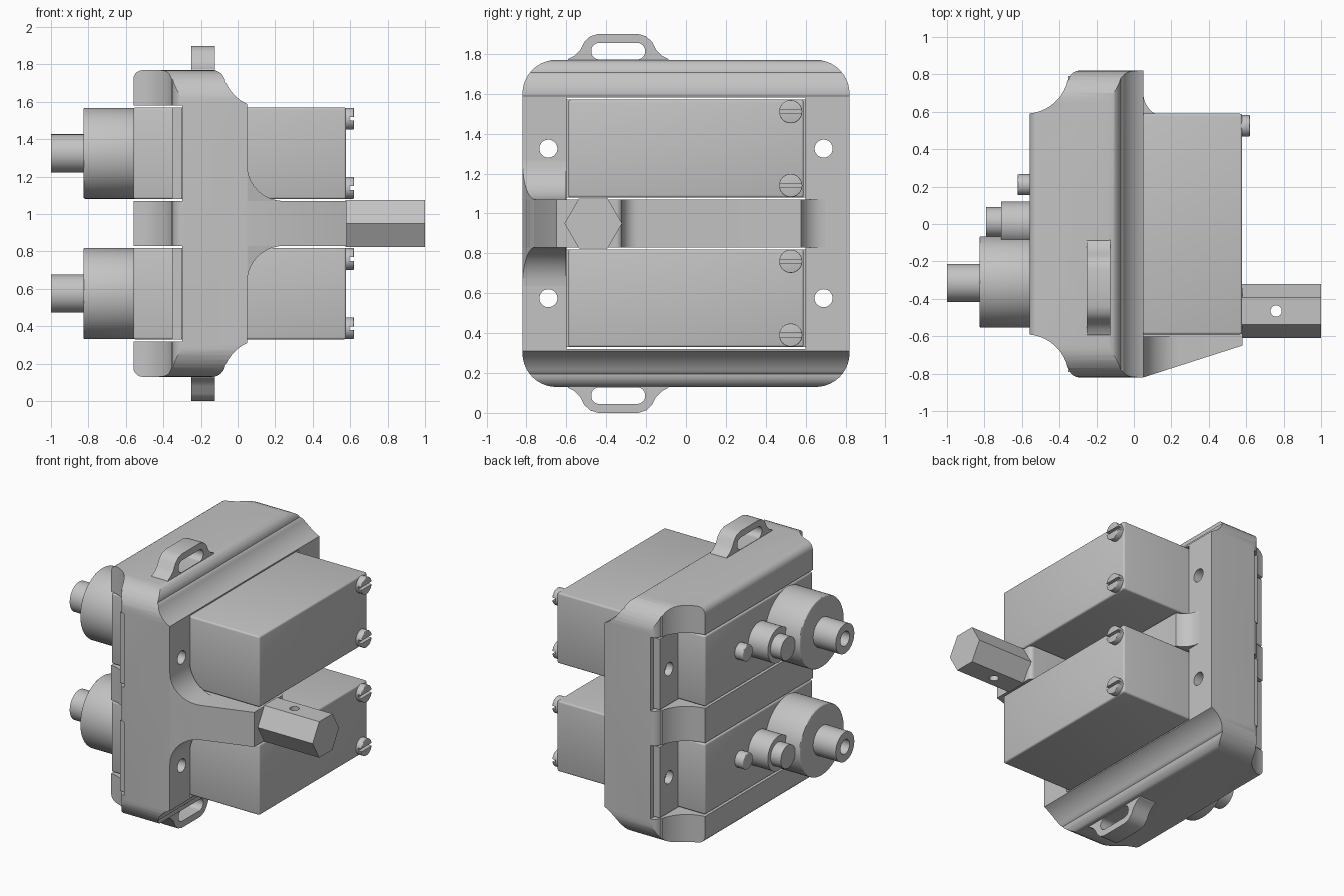
import bpy, bmesh, math
from mathutils import Vector

if bpy.data.objects.get("Cube"):
    bpy.data.objects.remove(bpy.data.objects["Cube"], do_unlink=True)

grey = bpy.data.materials.new("plain grey")
grey.use_nodes = True
grey.diffuse_color = (0.55, 0.55, 0.55, 1)
grey.node_tree.nodes["Principled BSDF"].inputs["Base Color"].default_value = grey.diffuse_color

MID = 0.95                      # height of the middle of the frame
SERVOS = {"lower": 0.575, "upper": 1.325}


def arc(cx, cy, r, start, end, steps=10):
    angles = [math.radians(start + (end - start) * i / steps) for i in range(steps + 1)]
    return [(cx + r * math.cos(a), cy + r * math.sin(a)) for a in angles]


def mirrored(points, about=0.0):
    """Close a half outline by mirroring its second coordinate."""
    return points + [(a, 2 * about - b) for a, b in reversed(points)]


def rounded(a0, a1, b0, b1, r):
    return (arc(a1 - r, b1 - r, r, 0, 90) + arc(a0 + r, b1 - r, r, 90, 180)
            + arc(a0 + r, b0 + r, r, 180, 270) + arc(a1 - r, b0 + r, r, 270, 360))


def prism(name, points, axis, lo, hi, bevel=0.0):
    """Extrude a flat outline along an axis; the outline uses the other two in order."""
    place = {"x": lambda a, b, d: (d, a, b), "y": lambda a, b, d: (a, d, b),
             "z": lambda a, b, d: (a, b, d)}[axis]
    bm = bmesh.new()
    face = bm.faces.new([bm.verts.new(place(a, b, lo)) for a, b in points])
    out = bmesh.ops.extrude_face_region(bm, geom=[face])
    shift = Vector(place(0, 0, hi - lo))
    bmesh.ops.translate(bm, vec=shift, verts=[v for v in out["geom"] if isinstance(v, bmesh.types.BMVert)])
    bmesh.ops.remove_doubles(bm, verts=bm.verts, dist=1e-5)
    bmesh.ops.recalc_face_normals(bm, faces=bm.faces)
    if bevel:
        sharp = [e for e in bm.edges if e.calc_face_angle(0) > 0.7]
        bmesh.ops.bevel(bm, geom=sharp, offset=bevel, segments=3, profile=0.5, affect="EDGES")
    mesh = bpy.data.meshes.new(name)
    bm.to_mesh(mesh)
    bm.free()
    mesh.materials.append(grey)
    obj = bpy.data.objects.new(name, mesh)
    bpy.context.collection.objects.link(obj)
    return obj


def box(name, x, y, z, bevel=0.0):
    return prism(name, [(x[0], y[0]), (x[1], y[0]), (x[1], y[1]), (x[0], y[1])], "z", z[0], z[1], bevel)


def cylinder(name, a, b, r, axis, lo, hi, sides=40, bevel=0.0):
    return prism(name, arc(a, b, r, 0, 360 - 360 / sides, sides - 1), axis, lo, hi, bevel)


def combine(obj, other, operation="DIFFERENCE"):
    mod = obj.modifiers.new("combine", "BOOLEAN")
    mod.operation, mod.solver, mod.object = operation, "EXACT", other
    bpy.context.view_layer.objects.active = obj
    bpy.ops.object.modifier_apply(modifier=mod.name)
    bpy.data.objects.remove(other, do_unlink=True)


# Frame: the overlap of its three outlines
side = arc(-0.51, MID + 0.77, 0.05, 180, 90, 5) + arc(-0.14, MID + 0.75, 0.07, 90, 5) \
    + arc(0.14, MID + 0.84, 0.22, 205, 246)
plan = arc(-0.58, 0.82, 0.23, 275, 347) + arc(-0.29, 0.76, 0.06, 170, 90) + [(0.05, 0.82)]
frame = prism("frame", mirrored(side, MID), "y", -1, 1)
combine(frame, prism("plan", mirrored(plan), "z", -0.1, 2.1), "INTERSECT")
combine(frame, prism("face", rounded(-0.82, 0.82, MID - 0.82, MID + 0.82, 0.17), "x", -1, 1), "INTERSECT")

# Openings for the servos, open at both ends on the shaft side
for z in SERVOS.values():
    band = (z - 0.255, z + 0.255)
    combine(frame, box("slot", (-1, -0.30), (-1, 1), band))
    combine(frame, box("window", (-0.5, 1), (-0.6, 0.6), band))
    for y in (-0.69, 0.69):
        combine(frame, cylinder("hole", y, z, 0.045, "x", -1, 1))

# Web between the servos, rising to the arm at the front
web_plan = [(-0.2, -0.8), (0.05, -0.82), (0.58, -0.65)] + arc(0.55, -0.35, 0.03, 0, 90, 5) \
    + arc(0.23, -0.24, 0.08, 270, 180) + arc(0.18, 0.70, 0.13, 300, 180) [4:] + [(-0.2, 0.70)]
web_plan = [p for p in web_plan if p[1] <= 0.701]
prism("arm_and_web", web_plan, "z", MID - 0.12, MID + 0.12)

# Flared root of the arm
root = [(0.0, MID + 0.315)] + arc(0.245, MID + 0.315, 0.195, 180, 270) + [(0.58, MID + 0.12)]
arm_root = prism("arm_root", mirrored(root, MID), "y", -0.9, -0.602)
slope = [(-0.1, -0.82), (0.05, -0.82), (0.58, -0.65), (0.7, -0.61), (0.7, -0.5), (-0.1, -0.5)]
combine(arm_root, prism("slope", slope, "z", 0, 2), "INTERSECT")
for z in SERVOS.values():
    combine(arm_root, cylinder("hole", -0.69, z, 0.045, "x", -1, 1))

# Hexagonal post with a cross hole
post = cylinder("hex_post", -0.465, MID, 0.1443, "x", 0.575, 1.0, 6)
combine(post, cylinder("hole", 0.76, -0.465, 0.03, "z", 0, 2))

# Strap loops above and below
for name, s in (("top", 1), ("bottom", -1)):
    half = [(0.27, 0.79), (0.25, 0.825), (0.22, 0.84), (0.19, 0.87), (0.17, 0.91), (0.14, 0.938), (0.10, 0.95)]
    outline = [(-0.34 - a, MID + s * b) for a, b in half] + [(-0.34 + a, MID + s * b) for a, b in reversed(half)]
    loop = prism(name + "_strap_loop", outline, "x", -0.25, -0.125)
    zs = sorted((MID + s * 0.822, MID + s * 0.905))
    combine(loop, prism("slot", rounded(-0.475, -0.205, zs[0], zs[1], 0.04), "x", -1, 1))

# Servos
for name, z in SERVOS.items():
    height = (z - 0.245, z + 0.245)
    box(name + "_servo_body", (-0.56, 0.578), (-0.59, 0.59), height, 0.012)
    ears = box(name + "_servo_ears", (-0.352, -0.302), (-0.79, 0.79), height)
    for y in (-0.69, 0.69):
        combine(ears, cylinder("hole", y, z, 0.045, "x", -1, 1))
    cylinder(name + "_gear_housing", -0.31, z, 0.243, "x", -0.827, -0.5, 64, 0.008)
    shaft = cylinder(name + "_shaft", -0.315, z, 0.102, "x", -1.0, -0.8)
    combine(shaft, cylinder("bore", -0.315, z, 0.05, "x", -1.1, -0.86))
    cylinder(name + "_gear_boss", 0.0, z, 0.12, "x", -0.712, -0.5)
    cylinder(name + "_gear_cap", 0.01, z, 0.08, "x", -0.79, -0.7)
    cylinder(name + "_peg", 0.21, z, 0.056, "x", -0.623, -0.5, 32, 0.006)
    # Slotted case screws
    for spot, dz in (("low", -0.185), ("high", 0.185)):
        screw = cylinder(f"{name}_{spot}_screw", 0.525, z + dz, 0.058, "x", 0.56, 0.62, 32, 0.005)
        combine(screw, box("slot", (0.595, 0.7), (0.4, 0.7), (z + dz - 0.01, z + dz + 0.01)))

# Smooth the curved faces and keep the edges crisp
for obj in bpy.context.scene.objects:
    if obj.type == "MESH":
        bpy.ops.object.select_all(action="DESELECT")
        obj.select_set(True)
        bpy.context.view_layer.objects.active = obj
        bpy.ops.object.shade_smooth_by_angle(angle=math.radians(30))
